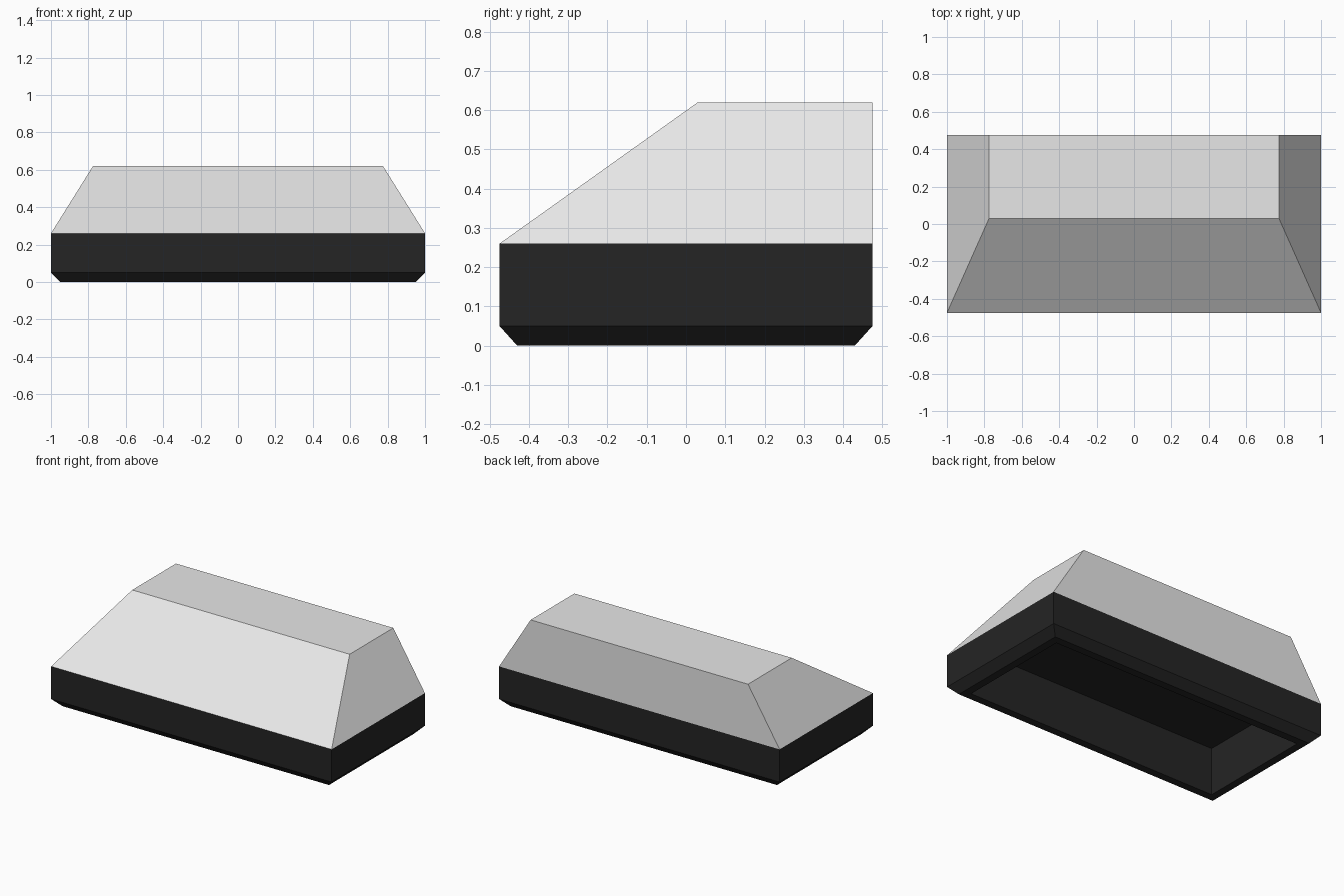
import bpy
import bmesh

cube = bpy.data.objects.get("Cube")
if cube:
    bpy.data.objects.remove(cube, do_unlink=True)


def make_material(name, value):
    mat = bpy.data.materials.new(name)
    mat.use_nodes = True
    color = (value, value, value, 1)
    mat.diffuse_color = color
    mat.node_tree.nodes["Principled BSDF"].inputs["Base Color"].default_value = color
    return mat


def loft(name, rings, mat):
    """Join rectangles (half width, front y, back y, z); cap the last one."""
    bm = bmesh.new()
    loops = []
    for hw, front, back, z in rings:
        corners = [(-hw, front), (hw, front), (hw, back), (-hw, back)]
        loops.append([bm.verts.new((x, y, z)) for x, y in corners])
    for low, high in zip(loops, loops[1:]):
        for i in range(4):
            j = (i + 1) % 4
            bm.faces.new((low[i], low[j], high[j], high[i]))
    bm.faces.new(loops[-1])
    mesh = bpy.data.meshes.new(name)
    bm.to_mesh(mesh)
    bm.free()
    mesh.materials.append(mat)
    obj = bpy.data.objects.new(name, mesh)
    bpy.context.collection.objects.link(obj)
    return obj


black = make_material("black plastic", 0.018)
grey = make_material("light grey", 0.8)

DEPTH = 0.475   # half depth of the body
SEAM = 0.26     # height where the cover meets the base

# Sloped cover with a vertical back
loft("sloped_cover", [(1, -DEPTH, DEPTH, SEAM), (0.775, 0.03, DEPTH, 0.62)], grey)

# Base: outer wall, bevelled foot, bottom rim, then the recess and its ceiling
base_rings = [(1, DEPTH, SEAM), (1, DEPTH, 0.05), (0.95, 0.43, 0),
              (0.9, 0.38, 0), (0.9, 0.38, 0.305)]
base = loft("hollow_base", [(w, -d, d, z) for w, d, z in base_rings], black)
base.data.flip_normals()
